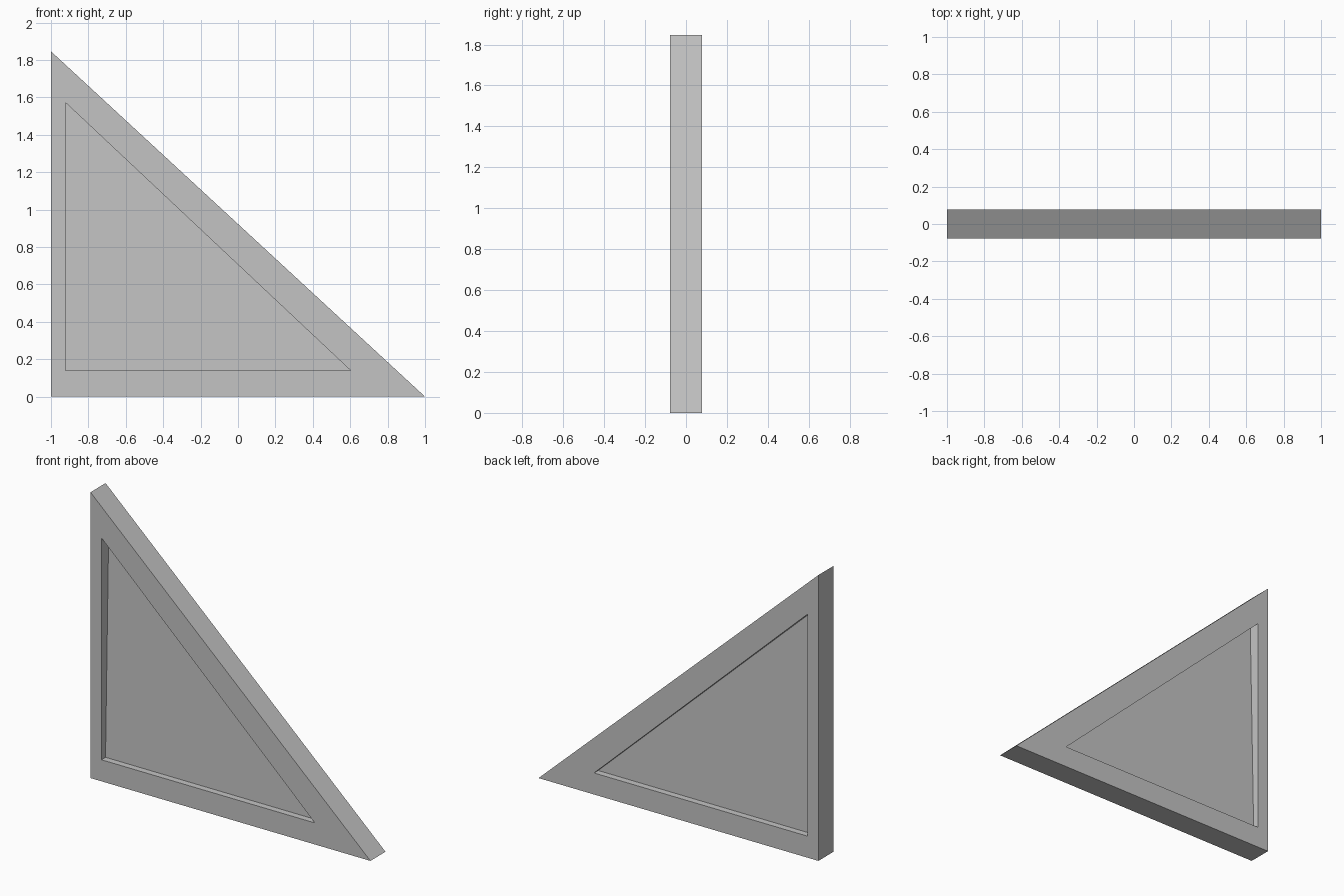
import bpy
import bmesh

cube = bpy.data.objects.get("Cube")
if cube:
    bpy.data.objects.remove(cube, do_unlink=True)

HALF = 0.077                                        # half thickness of the frame
OUTER = [(-1, 0), (1, 0), (-1, 1.846)]              # frame outline (x, z)
INNER = [(-0.922, 0.139), (0.603, 0.139), (-0.922, 1.572)]
PANEL_HALF = [0.035, 0.035, 0.003]                  # panel thins towards its top corner

grey = bpy.data.materials.new("light_grey")
grey.use_nodes = True
colour = (0.55, 0.55, 0.55, 1)
grey.diffuse_color = colour
grey.node_tree.nodes["Principled BSDF"].inputs["Base Color"].default_value = colour


def finish(name, bm):
    bmesh.ops.recalc_face_normals(bm, faces=bm.faces)
    mesh = bpy.data.meshes.new(name)
    bm.to_mesh(mesh)
    bm.free()
    mesh.materials.append(grey)
    obj = bpy.data.objects.new(name, mesh)
    bpy.context.collection.objects.link(obj)
    return obj


def loop(bm, points, depths):
    return [bm.verts.new((x, y, z)) for (x, z), y in zip(points, depths)]


# Triangular frame: a ring with front, back, outer and inner faces
bm = bmesh.new()
rings = [loop(bm, pts, [y] * 3) for pts, y in
         ((OUTER, -HALF), (OUTER, HALF), (INNER, HALF), (INNER, -HALF))]
for a, b in zip(rings, rings[1:] + rings[:1]):
    for i in range(3):
        j = (i + 1) % 3
        bm.faces.new((a[i], a[j], b[j], b[i]))
finish("triangle_frame", bm)

# Recessed wedge panel filling the frame
bm = bmesh.new()
front = loop(bm, INNER, [-d for d in PANEL_HALF])
back = loop(bm, INNER, PANEL_HALF)
bm.faces.new(front)
bm.faces.new(back[::-1])
finish("recessed_panel", bm)
